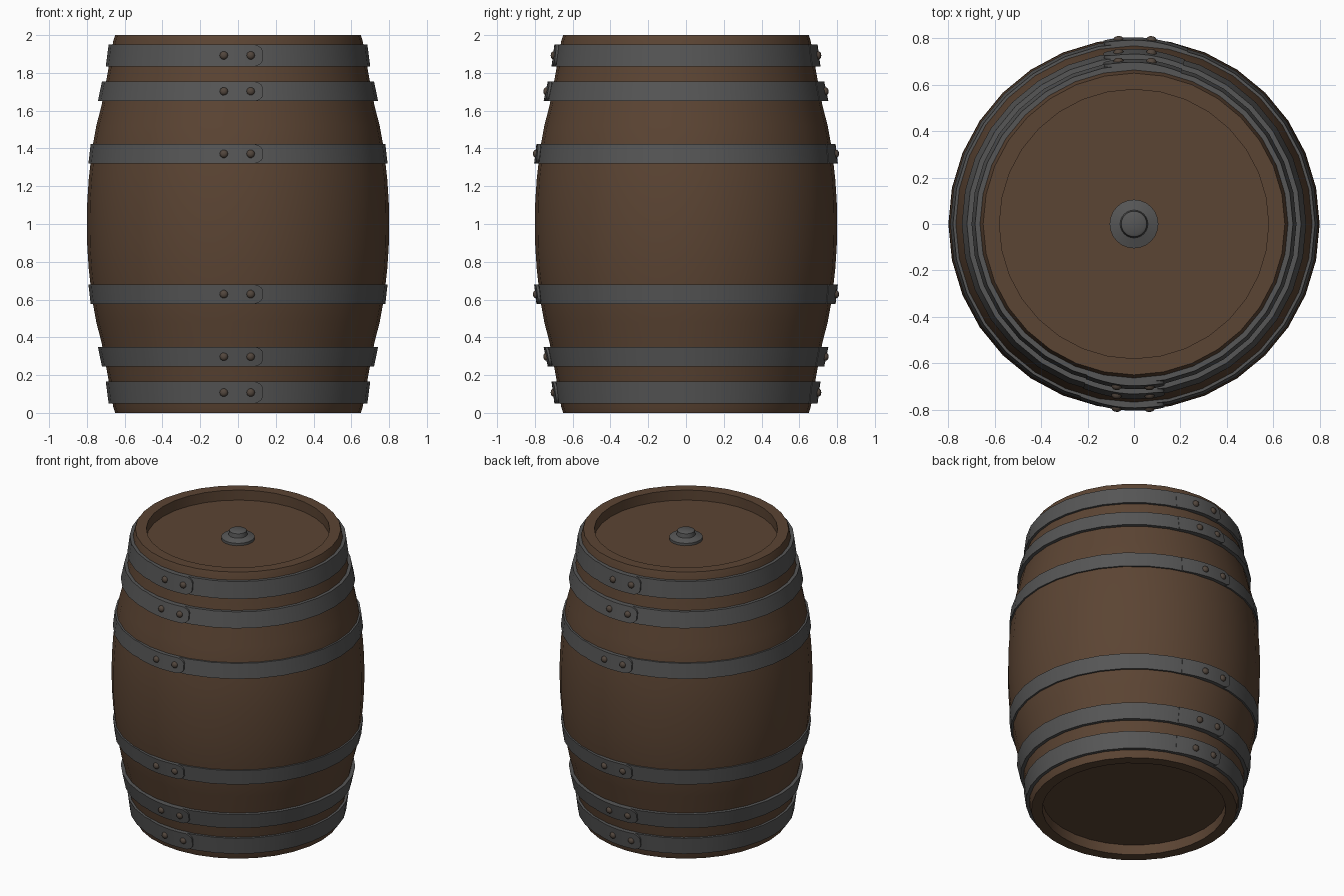
import bpy, bmesh, math
from mathutils import Matrix, Vector

if "Cube" in bpy.data.objects:
    bpy.data.objects.remove(bpy.data.objects["Cube"])


def material(name, rgb):
    m = bpy.data.materials.new(name)
    m.diffuse_color = (*rgb, 1)
    m.use_nodes = True
    m.node_tree.nodes["Principled BSDF"].inputs["Base Color"].default_value = m.diffuse_color
    return m


WOOD = material("oak_brown", (0.105, 0.058, 0.033))
IRON = material("iron_grey", (0.092, 0.092, 0.092))
RUST = material("rusty_rivet", (0.085, 0.062, 0.047))
SIDES = 32


def finish(name, bm, mat, angle=35):
    bmesh.ops.recalc_face_normals(bm, faces=bm.faces)
    me = bpy.data.meshes.new(name)
    bm.to_mesh(me)
    bm.free()
    me.materials.append(mat)
    me.shade_smooth()
    me.set_sharp_from_angle(angle=math.radians(angle))
    ob = bpy.data.objects.new(name, me)
    bpy.context.collection.objects.link(ob)
    return ob


def lathe(name, profile, mat, sides=SIDES, closed=False, matrix=None):
    """Spin (radius, z) points around z; radius 0 makes a pole."""
    bm = bmesh.new()
    rings = []
    for r, z in profile:
        if r == 0:
            rings.append([bm.verts.new((0, 0, z))] * sides)
        else:
            rings.append([bm.verts.new((r * math.cos(a), r * math.sin(a), z))
                          for a in (2 * math.pi * i / sides for i in range(sides))])
    pairs = list(zip(rings, rings[1:])) + ([(rings[-1], rings[0])] if closed else [])
    for a, b in pairs:
        for i in range(sides):
            j = (i + 1) % sides
            quad = list(dict.fromkeys([a[i], a[j], b[j], b[i]]))
            bm.faces.new(quad)
    if matrix:
        bm.transform(matrix)
    return finish(name, bm, mat)


# Barrel body: lower half of the stave profile, mirrored to the top
half = [(0, 0.07), (0.58, 0.07), (0.58, 0.0), (0.65, 0.0), (0.66, 0.03),
        (0.69, 0.2), (0.722, 0.37), (0.75, 0.48), (0.772, 0.6), (0.79, 0.76), (0.798, 0.88)]
body = half + [(0.8, 1.0)] + [(r, 2 - z) for r, z in reversed(half)]
lathe("barrel_body", body, WOOD)

# Bung set in the top head
lathe("bung", [(0, 1.925), (0.105, 1.925), (0.105, 1.947), (0.06, 1.962),
               (0.055, 1.99), (0.045, 1.996), (0, 1.996)], IRON, 24)


def lap_plate(name, z0, r0, z1, r1, turn):
    """Overlapping hoop end, rising from the hoop and ending in a rounded tip."""
    bm = bmesh.new()
    end = 0.13 / ((r0 + r1) / 2)
    start = -0.3
    cols = []
    steps = [(i / 8 * 0.88, 0.0) for i in range(9)] + [(0.94, 0.07), (0.98, 0.17), (1.0, 0.3)]
    for t, trim in steps:
        phi = start + (end - start) * t + turn
        lift = 0.012 * min(1, t / 0.5)
        col = []
        for f, off in ((trim, lift), (1 - trim, lift), (1 - trim, -0.008), (trim, -0.008)):
            r = r0 + (r1 - r0) * f + off
            col.append(bm.verts.new((r * math.sin(phi), -r * math.cos(phi), z0 + (z1 - z0) * f)))
        cols.append(col)
    for a, b in zip(cols, cols[1:]):
        for i in range(4):
            j = (i + 1) % 4
            bm.faces.new((a[i], a[j], b[j], b[i]))
    bm.faces.new(cols[0])
    bm.faces.new(cols[-1])
    finish(name, bm, IRON)


def rivet(name, x, r, z, turn):
    phi = math.asin(x / r) + turn
    out = Vector((math.sin(phi), -math.cos(phi), 0))
    place = Matrix.Translation(out * r + Vector((0, 0, z))) @ out.to_track_quat('Z', 'Y').to_matrix().to_4x4()
    lathe(name, [(0.022, -0.01), (0.022, 0.004), (0.017, 0.012), (0.009, 0.016), (0, 0.017)],
          RUST, 10, matrix=place)


# Hoops: (lower z, lower radius, upper z, upper radius), mirrored top and bottom
HOOPS = [(0.05, 0.685, 0.165, 0.70), (0.245, 0.72, 0.35, 0.742), (0.577, 0.78, 0.68, 0.792)]
for n, (za, ra, zb, rb) in enumerate(HOOPS, 1):
    for side in ("lower", "upper"):
        if side == "lower":
            z0, r0, z1, r1 = za, ra, zb, rb
        else:
            z0, r0, z1, r1 = 2 - zb, rb, 2 - za, ra
        tag = f"{side}_hoop_{n}"
        lathe(tag, [(r0, z0), (r1, z1), (r1 - 0.04, z1), (r0 - 0.04, z0)], IRON, closed=True)
        rm, zm = (r0 + r1) / 2, (z0 + z1) / 2
        for face, turn in (("front", 0), ("back", math.pi)):
            lap_plate(f"{tag}_{face}_lap", z0, r0, z1, r1, turn)
            for k, x in enumerate((-0.075, 0.067), 1):
                rivet(f"{tag}_{face}_rivet_{k}", x, rm + 0.01, zm, turn)
